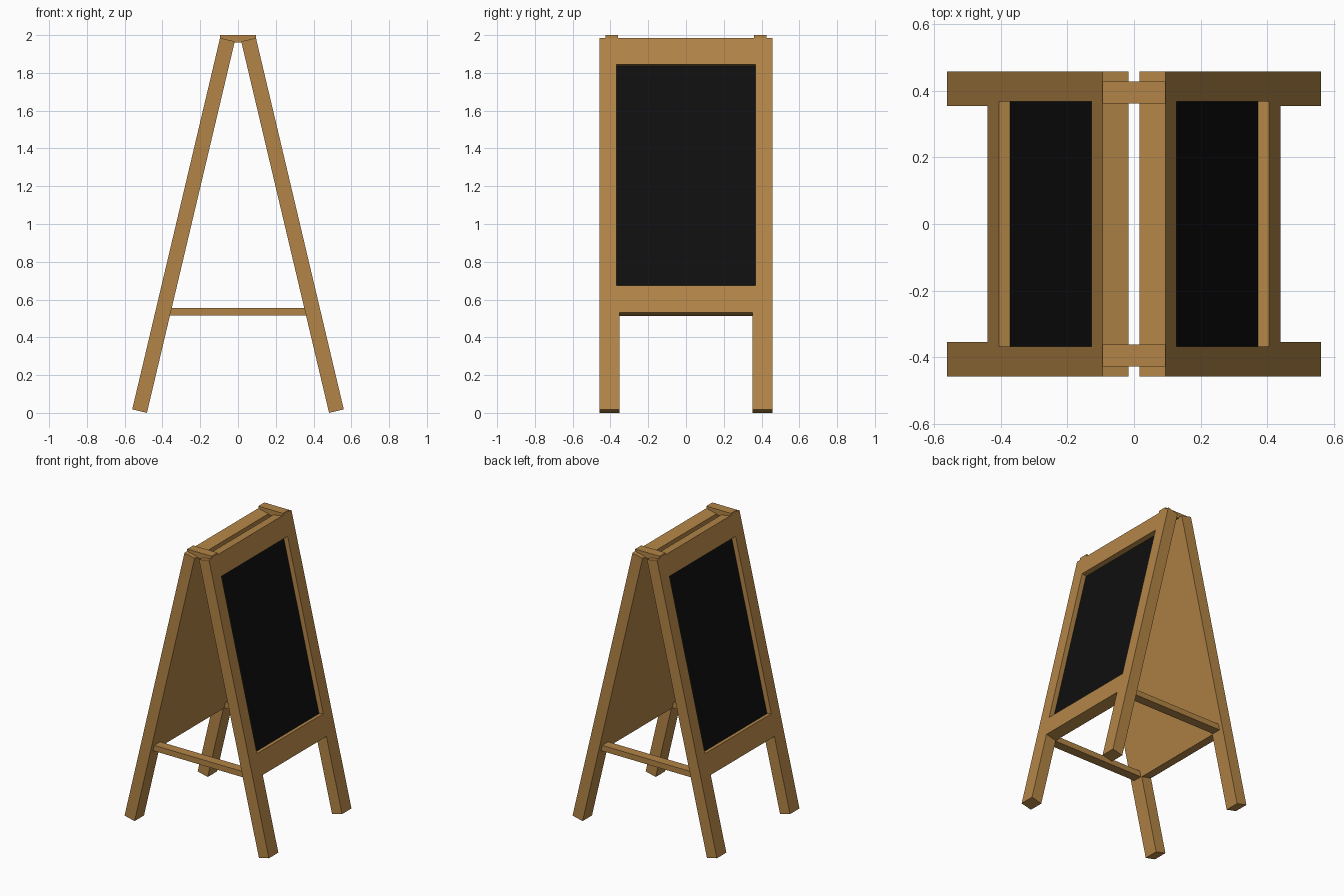
import bpy, bmesh, math
from mathutils import Vector

if "Cube" in bpy.data.objects:
    bpy.data.objects.remove(bpy.data.objects["Cube"])


def material(name, rgb):
    m = bpy.data.materials.new(name)
    m.diffuse_color = (*rgb, 1)
    m.use_nodes = True
    m.node_tree.nodes["Principled BSDF"].inputs["Base Color"].default_value = m.diffuse_color
    return m


wood = material("warm wood", (0.45, 0.235, 0.063))
black = material("board black", (0.0048, 0.0048, 0.0048))


def prism(name, outline, offset, mat, mirror=None):
    """Extrude a closed outline by an offset vector, optionally mirrored."""
    bm = bmesh.new()
    face = bm.faces.new([bm.verts.new(p) for p in outline])
    ext = bmesh.ops.extrude_face_region(bm, geom=[face], use_keep_orig=True)
    verts = [g for g in ext["geom"] if isinstance(g, bmesh.types.BMVert)]
    bmesh.ops.translate(bm, verts=verts, vec=offset)
    bmesh.ops.recalc_face_normals(bm, faces=bm.faces)
    me = bpy.data.meshes.new(name)
    bm.to_mesh(me)
    bm.free()
    me.materials.append(mat)
    ob = bpy.data.objects.new(name, me)
    bpy.context.collection.objects.link(ob)
    if mirror is not None:
        add_mirror(ob, mirror)
    return ob


def add_mirror(ob, axis):
    mod = ob.modifiers.new("Mirror", 'MIRROR')
    mod.use_axis = [i == axis for i in range(3)]
    mod.use_mirror_merge = False


# Leaning plane of the right-hand panel
THICK, RECESS, PLATE = 0.08, 0.034, 0.006
foot, top = Vector((0.56, 0, 0.0185)), Vector((0.095, 0, 1.985))
LENGTH = (top - foot).length
up = (top - foot).normalized()
inward = Vector((-up.z, 0, up.x))


def on_panel(pts, depth=0.0):
    return [foot + up * s + inward * depth + Vector((0, y, 0)) for y, s in pts]


def rect(y, s0, s1):
    return [(-y, s0), (y, s0), (y, s1), (-y, s1)]


# Frame with its two legs, solid to the back face
W, LEG, RAIL = 0.457, 0.353, 0.526
outline = [(-W, 0), (-LEG, 0), (-LEG, RAIL), (LEG, RAIL),
           (LEG, 0), (W, 0), (W, LENGTH), (-W, LENGTH)]
frame = prism("panel_frame", on_panel(outline), inward * THICK, wood)

# Recess cut for the writing surface
window = rect(0.367, 0.675, 1.877)
cutter = prism("recess_cutter", on_panel(window, -0.02),
               inward * (0.02 + RECESS + PLATE * 0.5), wood)
cutter.hide_render = True
cutter.hide_set(True)
cut = frame.modifiers.new("Recess", 'BOOLEAN')
cut.operation = 'DIFFERENCE'
cut.solver = 'EXACT'
cut.object = cutter
add_mirror(frame, 0)

# Black writing boards
prism("writing_board", on_panel(window, RECESS), inward * PLATE, black, mirror=0)

# Top hinge blocks and lower spreader bars, front and back
Y0, DEPTH = 0.361, Vector((0, 0.066, 0))
hinge = [(-0.095, 2.0), (0.095, 2.0), (0.095, 1.985),
         (0.02, 1.96), (-0.02, 1.96), (-0.095, 1.985)]
bar = [(-0.355, 0.555), (0.355, 0.555), (0.365, 0.515), (-0.365, 0.515)]
for name, prof in (("hinge_block", hinge), ("spreader_bar", bar)):
    prism(name, [(x, Y0, z) for x, z in prof], DEPTH, wood, mirror=1)
